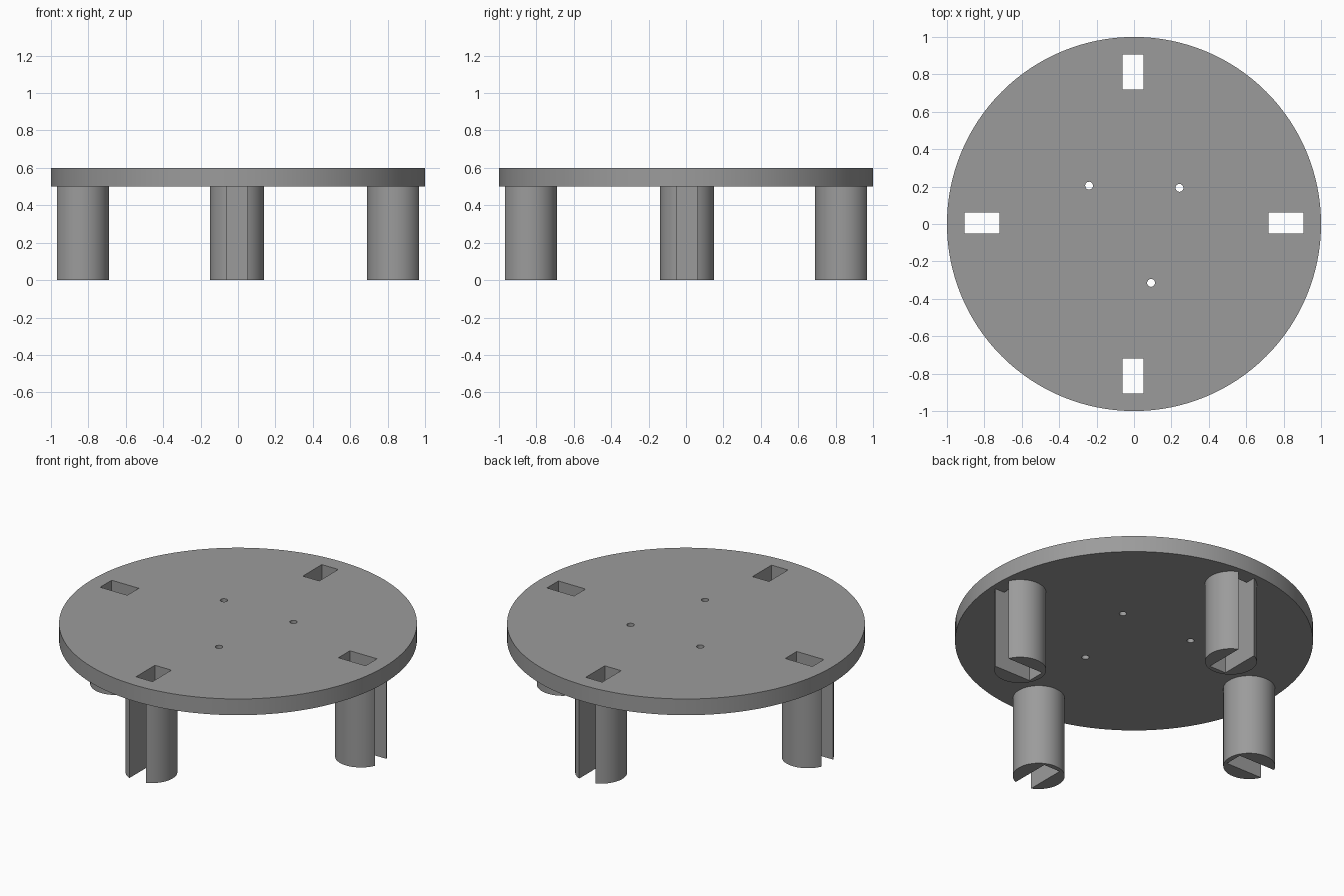
import bpy, bmesh, math
from mathutils import Matrix, Vector

if "Cube" in bpy.data.objects:
    bpy.data.objects.remove(bpy.data.objects["Cube"])

PLATE_Z0, PLATE_Z1 = 0.5, 0.6
LEG_R, LEG_DIST = 0.145, 0.835
SLOT_HALF, SLOT_IN, SLOT_OUT = 0.056, 0.72, 0.905

grey = bpy.data.materials.new("grey")
grey.diffuse_color = (0.33, 0.33, 0.33, 1)
grey.use_nodes = True
grey.node_tree.nodes["Principled BSDF"].inputs["Base Color"].default_value = grey.diffuse_color


def make_object(name, bm):
    bmesh.ops.recalc_face_normals(bm, faces=bm.faces)
    mesh = bpy.data.meshes.new(name)
    bm.to_mesh(mesh)
    bm.free()
    mesh.materials.append(grey)
    obj = bpy.data.objects.new(name, mesh)
    bpy.context.collection.objects.link(obj)
    return obj


def smooth(obj):
    bpy.ops.object.select_all(action='DESELECT')
    obj.select_set(True)
    bpy.context.view_layer.objects.active = obj
    bpy.ops.object.shade_smooth_by_angle(angle=math.radians(30))


def prism(bm, points, z0, z1):
    """Extrude a closed outline from z0 to z1."""
    face = bm.faces.new([bm.verts.new((x, y, z0)) for x, y in points])
    ext = bmesh.ops.extrude_face_region(bm, geom=[face], use_keep_orig=True)
    verts = [g for g in ext["geom"] if isinstance(g, bmesh.types.BMVert)]
    bmesh.ops.translate(bm, verts=verts, vec=(0, 0, z1 - z0))


def circle(cx, cy, r, n):
    return [(cx + r * math.cos(2 * math.pi * i / n),
             cy + r * math.sin(2 * math.pi * i / n)) for i in range(n)]


# Four directions, each leg set very slightly off the axis
placements = []
for name, turn, offset in (("right", 0, (0, 0.006)), ("back", 90, (-0.006, 0)),
                           ("left", 180, (0, 0.006)), ("front", 270, (-0.006, 0))):
    m = Matrix.Translation((*offset, 0)) @ Matrix.Rotation(math.radians(turn), 4, 'Z')
    placements.append((name, m))

# Round top plate
bm = bmesh.new()
prism(bm, circle(0, 0, 1, 128), PLATE_Z0, PLATE_Z1)
plate = make_object("top_plate", bm)

# Cutter: four rectangular slots and three screw holes
bm = bmesh.new()
rect = [(SLOT_IN, -SLOT_HALF), (SLOT_OUT, -SLOT_HALF),
        (SLOT_OUT, SLOT_HALF), (SLOT_IN, SLOT_HALF)]
for _, m in placements:
    prism(bm, [(m @ Vector((x, y, 0))).to_2d() for x, y in rect], 0.4, 0.7)
for x, y in ((-0.24, 0.205), (0.243, 0.193), (0.091, -0.315)):
    prism(bm, circle(x, y, 0.021, 24), 0.4, 0.7)
cutter = make_object("hole_cutter", bm)
cutter.hide_render = True

mod = plate.modifiers.new("holes", 'BOOLEAN')
mod.operation, mod.solver, mod.object = 'DIFFERENCE', 'EXACT', cutter
bpy.context.view_layer.objects.active = plate
bpy.ops.object.modifier_apply(modifier=mod.name)
bpy.data.objects.remove(cutter)
smooth(plate)

# Round legs with a channel open to the outside
half_angle = math.asin(SLOT_HALF / LEG_R)
steps = 48
outline = []
for i in range(steps + 1):
    a = half_angle + (2 * math.pi - 2 * half_angle) * i / steps
    outline.append((LEG_DIST + LEG_R * math.cos(a), LEG_R * math.sin(a)))
outline += [(SLOT_IN, -SLOT_HALF), (SLOT_IN, SLOT_HALF)]
for name, m in placements:
    bm = bmesh.new()
    prism(bm, outline, 0, PLATE_Z0)
    bm.transform(m)
    smooth(make_object(name + "_leg", bm))
